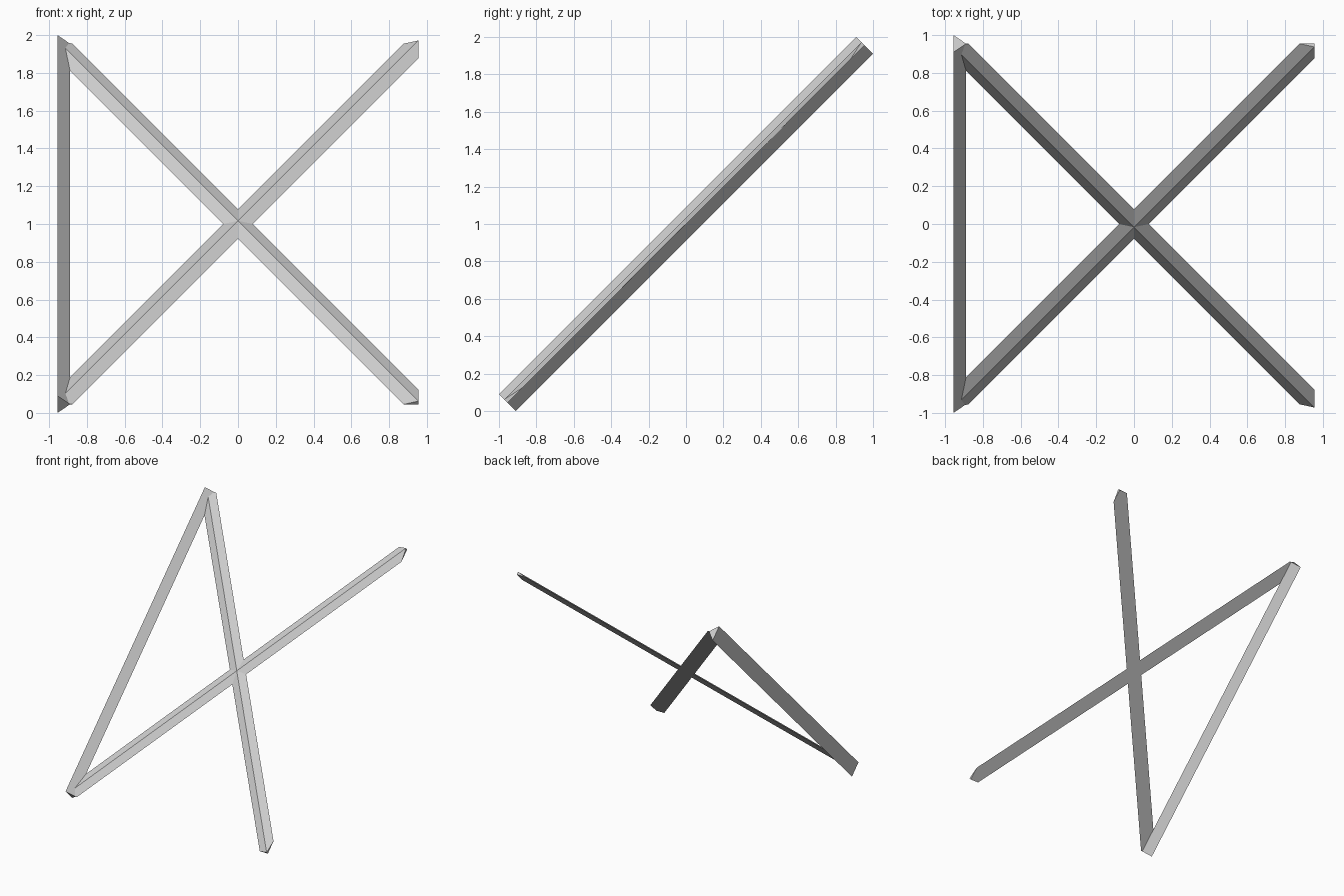
import bpy
import bmesh
from math import atan2, hypot, pi
from mathutils import Matrix, Vector

cube = bpy.data.objects.get("Cube")
if cube:
    bpy.data.objects.remove(cube, do_unlink=True)

HALF_W, HALF_L = 0.955, 1.35   # half size of the tilted rectangle
HALF_BASE = 0.0635             # half width of every bar
TILT = Matrix.Translation((0, 0, 1)) @ Matrix.Rotation(pi / 4, 4, "X")

grey = bpy.data.materials.new("light grey")
grey.use_nodes = True
colour = (0.6, 0.6, 0.6, 1)
grey.diffuse_color = colour
grey.node_tree.nodes["Principled BSDF"].inputs["Base Color"].default_value = colour


def bar(name, ridge, place):
    """Triangular bar along local y, trimmed to the rectangle, then tilted."""
    bm = bmesh.new()
    reach = 2
    section = [(-HALF_BASE, 0), (HALF_BASE, 0), (0, ridge)]
    start = bm.faces.new([bm.verts.new((x, -reach, z)) for x, z in section])
    grown = bmesh.ops.extrude_face_region(bm, geom=[start])["geom"]
    ends = [g for g in grown if isinstance(g, bmesh.types.BMVert)]
    bmesh.ops.translate(bm, verts=ends, vec=(0, 2 * reach, 0))
    bmesh.ops.transform(bm, matrix=place, verts=bm.verts)

    # trim both ends square to the rectangle, capping each cut
    for axis, limit in ((Vector((1, 0, 0)), HALF_W), (Vector((0, 1, 0)), HALF_L)):
        for side in (-1, 1):
            cut = bmesh.ops.bisect_plane(
                bm, geom=bm.verts[:] + bm.edges[:] + bm.faces[:], dist=1e-5,
                plane_co=axis * side * limit, plane_no=axis * side, clear_outer=True)
            rim = [g for g in cut["geom_cut"] if isinstance(g, bmesh.types.BMEdge)]
            open_rim = [e for e in rim if e.is_boundary]
            if open_rim:
                bmesh.ops.holes_fill(bm, edges=open_rim)
    bmesh.ops.recalc_face_normals(bm, faces=bm.faces)
    bm.transform(TILT)
    mesh = bpy.data.meshes.new(name)
    bm.to_mesh(mesh)
    bm.free()
    mesh.materials.append(grey)
    obj = bpy.data.objects.new(name, mesh)
    bpy.context.collection.objects.link(obj)


# crossing diagonals: flat underneath with a low ridge on top
angle = atan2(HALF_W, HALF_L)
bar("rising_diagonal", 0.024, Matrix.Rotation(-angle, 4, "Z"))
bar("falling_diagonal", 0.024, Matrix.Rotation(angle, 4, "Z"))

# side bar: flat outer face, ridge pointing inward
bar("side_bar", 0.066,
    Matrix.Translation((-HALF_W, 0, 0)) @ Matrix.Rotation(pi / 2, 4, "Y"))
